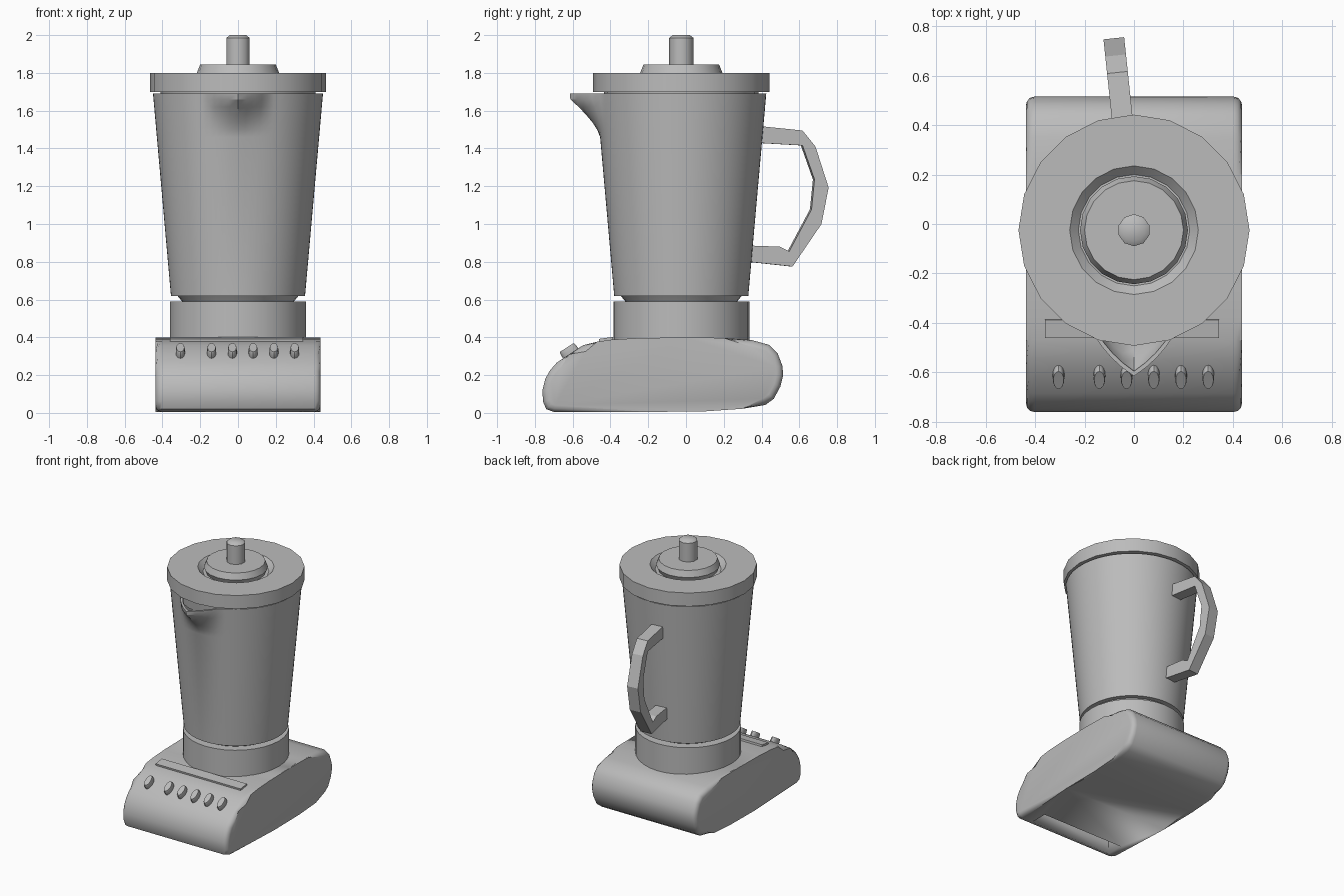
import bpy, bmesh, math
from mathutils import Matrix, Vector

if "Cube" in bpy.data.objects:
    bpy.data.objects.remove(bpy.data.objects["Cube"])

grey = bpy.data.materials.new("mid_grey")
grey.use_nodes = True
grey.diffuse_color = (0.5, 0.5, 0.5, 1)
grey.node_tree.nodes["Principled BSDF"].inputs["Base Color"].default_value = (0.5, 0.5, 0.5, 1)

AXIS_Y = -0.025  # the jar stands slightly forward of centre


def finish(name, bm, angle=35):
    bmesh.ops.recalc_face_normals(bm, faces=bm.faces)
    mesh = bpy.data.meshes.new(name)
    bm.to_mesh(mesh)
    bm.free()
    mesh.materials.append(grey)
    mesh.shade_smooth()
    mesh.set_sharp_from_angle(angle=math.radians(angle))
    obj = bpy.data.objects.new(name, mesh)
    bpy.context.collection.objects.link(obj)
    return obj


def lathe(name, profile, segments, push=None, angle=35):
    """Turn (radius, z) points about the jar axis; push adds radius by angle and height."""
    bm = bmesh.new()
    rings = []
    for r, z in profile:
        ring = []
        for i in range(segments):
            a = 2 * math.pi * i / segments
            rr = r + (push(a, z) if push else 0)
            ring.append(bm.verts.new((rr * math.sin(a), AXIS_Y - rr * math.cos(a), z)))
        rings.append(ring)
    for low, high in zip(rings, rings[1:]):
        for i in range(segments):
            j = (i + 1) % segments
            bm.faces.new((low[i], low[j], high[j], high[i]))
    bm.faces.new(rings[0])
    bm.faces.new(rings[-1])
    return finish(name, bm, angle)


def slab(name, outline, half_width, bevel=0, angle=35):
    """Extrude a (y, z) outline along x, rounding the rims of both sides."""
    bm = bmesh.new()
    sides = [[bm.verts.new((x, y, z)) for y, z in outline] for x in (-half_width, half_width)]
    caps = [bm.faces.new(s) for s in sides]
    n = len(outline)
    for i in range(n):
        j = (i + 1) % n
        bm.faces.new((sides[0][i], sides[0][j], sides[1][j], sides[1][i]))
    if bevel:
        rims = {e for c in caps for e in c.edges}
        bmesh.ops.bevel(bm, geom=list(rims), offset=bevel, segments=3, profile=0.5, affect='EDGES')
    return finish(name, bm, angle)


def box(name, size, matrix):
    bm = bmesh.new()
    bmesh.ops.create_cube(bm, size=1, matrix=matrix @ Matrix.Diagonal((*size, 1)))
    return finish(name, bm)


# Motor base with a sloping control panel
base = slab("motor_base", [
    (-0.70, 0.005), (-0.74, 0.02), (-0.757, 0.06), (-0.76, 0.12), (-0.745, 0.18),
    (-0.72, 0.225), (-0.685, 0.265), (-0.62, 0.31), (-0.545, 0.358), (-0.47, 0.377),
    (-0.39, 0.388), (-0.25, 0.396), (0, 0.4), (0.2, 0.397), (0.35, 0.385),
    (0.44, 0.36), (0.485, 0.315), (0.51, 0.25), (0.515, 0.2), (0.50, 0.14),
    (0.465, 0.075), (0.42, 0.042), (0.3, 0.022), (0.1, 0.008), (-0.2, 0.005)],
    0.437, 0.035, 40)

# Hollow under the front of the base
cutter = box("underside_cutter", (0.68, 0.13, 0.2), Matrix.Translation((-0.02, -0.635, 0.05)))
cutter.hide_render = True
cutter.hide_viewport = True
cut = base.modifiers.new("underside_hollow", 'BOOLEAN')
cut.object = cutter
cut.solver = 'EXACT'

# Oval push buttons, long enough to reach into the hollow
SLOPE = math.radians(33)
normal = Vector((0, -math.sin(SLOPE), math.cos(SLOPE)))
for k, x in enumerate((-0.305, -0.14, -0.03, 0.08, 0.19, 0.30)):
    bm = bmesh.new()
    bmesh.ops.create_cone(bm, cap_ends=True, segments=16, radius1=1, radius2=1, depth=1)
    top = [e for e in bm.edges if all(v.co.z > 0 for v in e.verts)]
    bmesh.ops.bevel(bm, geom=top, offset=0.12, segments=2, profile=0.5, affect='EDGES')
    place = (Matrix.Translation(Vector((x, -0.612, 0.317)) - normal * 0.075)
             @ Matrix.Rotation(SLOPE, 4, 'X') @ Matrix.Diagonal((0.024, 0.048, 0.22, 1)))
    bmesh.ops.transform(bm, matrix=place, verts=bm.verts)
    finish(f"button_{k + 1}", bm)

# Label strip behind the buttons
box("label_strip", (0.705, 0.075, 0.022),
    Matrix.Translation((-0.008, -0.423, 0.386)) @ Matrix.Rotation(math.radians(8), 4, 'X'))

# Collar and neck that carry the jar
lathe("collar", [(0.36, 0.37), (0.36, 0.59)], 32)
lathe("neck", [(0.29, 0.58), (0.30, 0.595), (0.325, 0.625)], 32)


# Jar with a pouring spout pulled out of the rim
def spout(a, z):
    a = min(a, 2 * math.pi - a)
    across = max(0, 1 - a / 0.37)
    up = max(0, min(1, (z - 1.46) / 0.2))
    return 0.14 * across * up ** 1.5


def wall(z, inset=0):
    return (0.355 + 0.095 * (z - 0.62) / 1.07 - inset, z)


heights = [0.62, 1.46, 1.5, 1.54, 1.58, 1.62, 1.66, 1.69]
jar_profile = [wall(z) for z in heights] + [wall(z, 0.02) for z in reversed(heights[1:])]
lathe("jar", jar_profile + [(0.335, 0.65)], 72, spout)

# Handle, turned slightly off the centre line
handle = slab("handle", [
    (0.37, 1.52), (0.616, 1.495), (0.685, 1.41), (0.755, 1.193), (0.717, 1.0),
    (0.563, 0.775), (0.33, 0.80), (0.33, 0.886), (0.495, 0.88), (0.545, 0.855),
    (0.664, 1.077), (0.68, 1.236), (0.616, 1.416), (0.37, 1.43)], 0.042, angle=20)
pivot = Matrix.Translation((0, AXIS_Y, 0))
handle.data.transform(pivot @ Matrix.Rotation(math.radians(6), 4, 'Z') @ pivot.inverted())

# Lid with a plug below and a recess for the filler cap
lathe("lid", [(0.40, 1.60), (0.41, 1.70), (0.467, 1.70), (0.467, 1.80), (0.26, 1.80),
              (0.225, 1.765)], 20, angle=25)
lathe("filler_cap", [(0.20, 1.76), (0.218, 1.80), (0.20, 1.845)], 20)
lathe("cap_knob", [(0.065, 1.84), (0.065, 1.985), (0.045, 2.0)], 10, angle=40)
